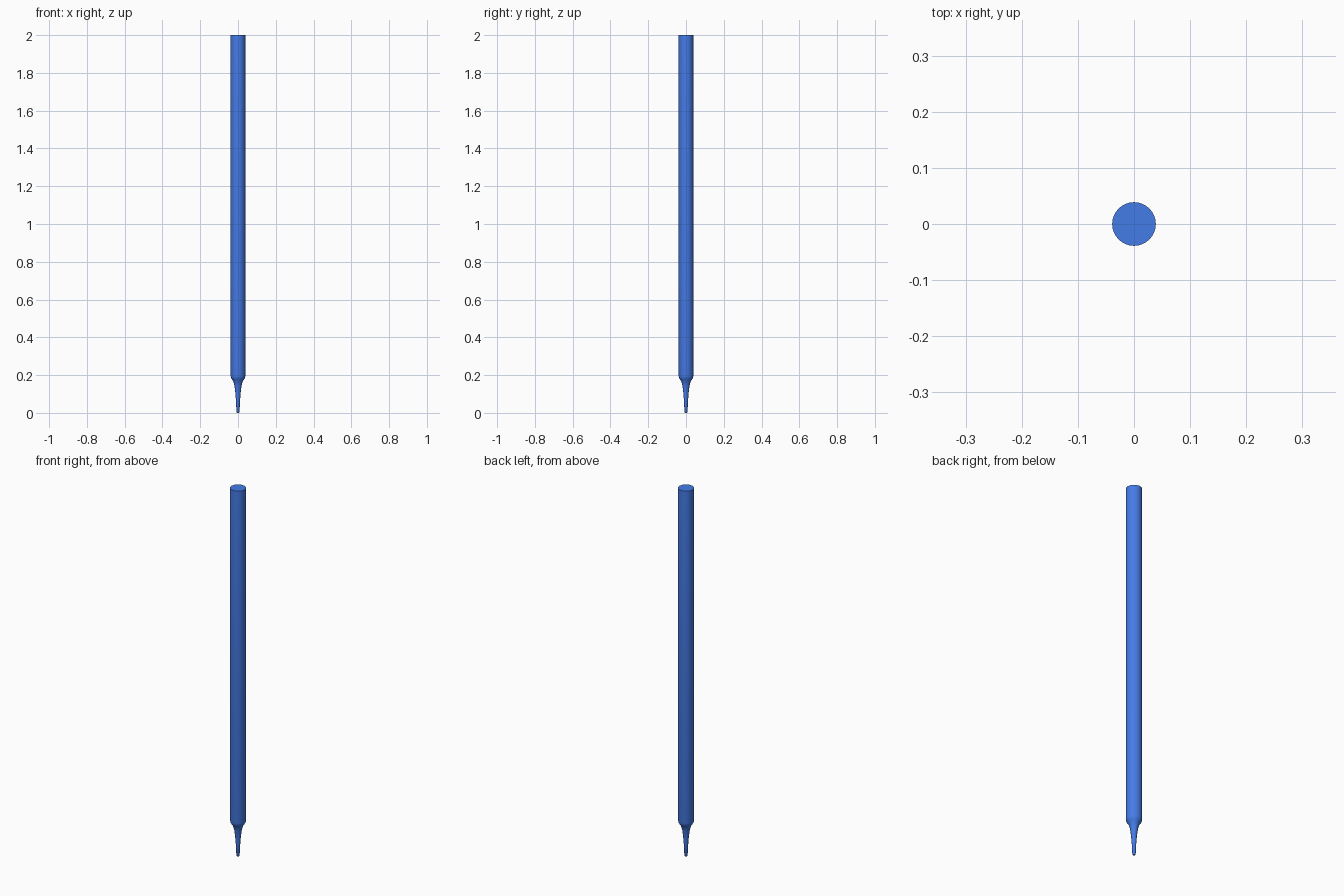
import bpy, bmesh, math

if "Cube" in bpy.data.objects:
    bpy.data.objects.remove(bpy.data.objects["Cube"])

SIDES = 24

def material(name, color):
    m = bpy.data.materials.new(name)
    m.diffuse_color = color
    m.use_nodes = True
    m.node_tree.nodes["Principled BSDF"].inputs["Base Color"].default_value = m.diffuse_color
    return m

def lathe(name, profile, mat):
    """Revolve (radius, z) points around z and cap both ends."""
    bm = bmesh.new()
    rings = []
    for r, z in profile:
        rings.append([bm.verts.new((r * math.cos(2 * math.pi * i / SIDES),
                                    r * math.sin(2 * math.pi * i / SIDES), z))
                      for i in range(SIDES)])
    for a, b in zip(rings, rings[1:]):
        for i in range(SIDES):
            j = (i + 1) % SIDES
            bm.faces.new((a[i], a[j], b[j], b[i]))
    bm.faces.new(rings[0][::-1])
    bm.faces.new(rings[-1])
    mesh = bpy.data.meshes.new(name)
    bm.to_mesh(mesh)
    bm.free()
    obj = bpy.data.objects.new(name, mesh)
    bpy.context.collection.objects.link(obj)
    mesh.materials.append(mat)
    bpy.ops.object.select_all(action='DESELECT')
    obj.select_set(True)
    bpy.context.view_layer.objects.active = obj
    bpy.ops.object.shade_smooth_by_angle(angle=math.radians(35))
    return obj

blue = material("blue", (0.06, 0.2, 0.8, 1))

# Round shaft with a flared shoulder narrowing to a fine blunt tip
lathe("pointed_rod", [
    (0.005, 0.0), (0.008, 0.004), (0.0105, 0.06), (0.0145, 0.11),
    (0.019, 0.145), (0.025, 0.166), (0.032, 0.177), (0.037, 0.185),
    (0.039, 0.195), (0.039, 2.0)], blue)
